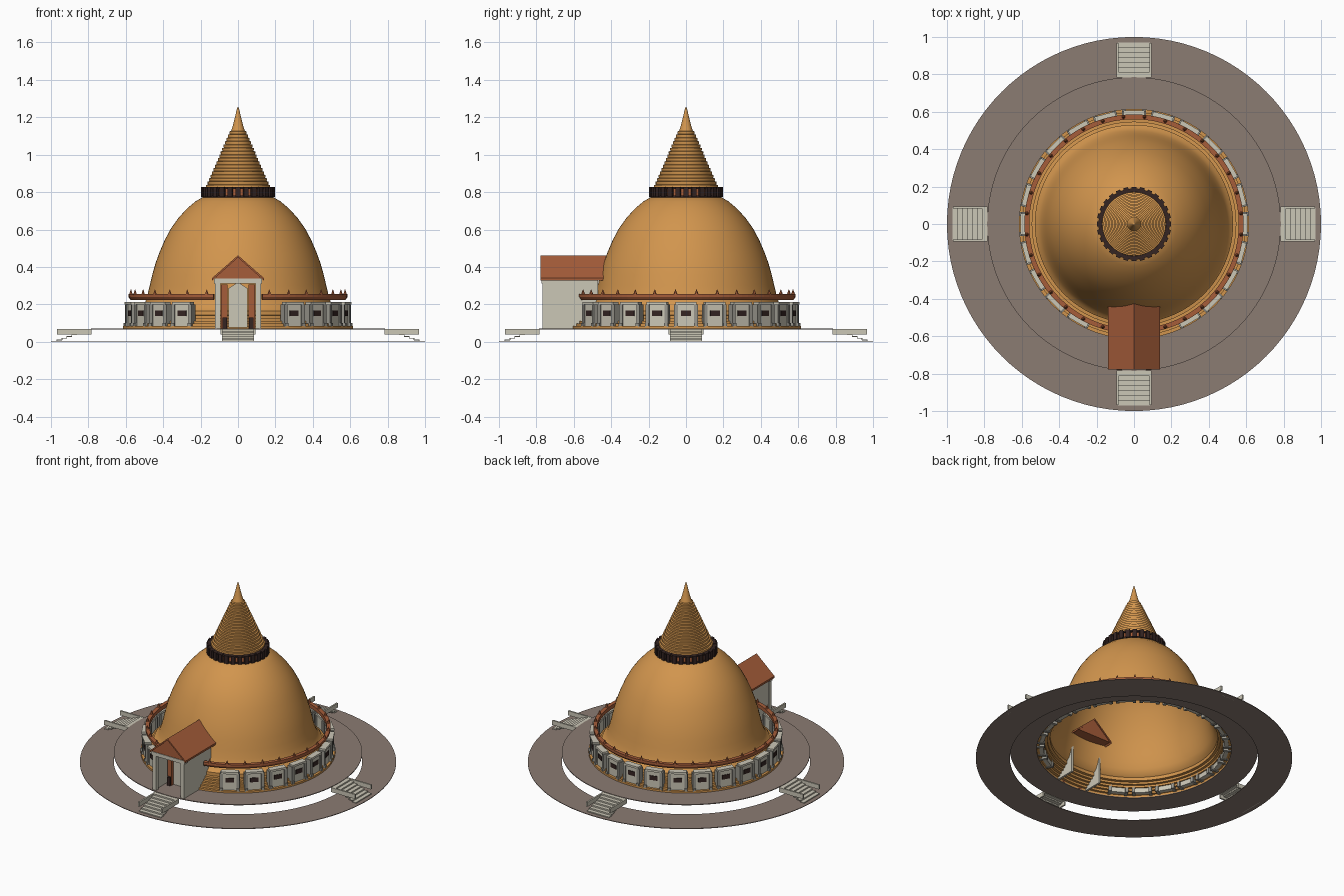
import bpy, bmesh, math
from mathutils import Matrix, Vector

if "Cube" in bpy.data.objects:
    bpy.data.objects.remove(bpy.data.objects["Cube"])


def material(name, col):
    m = bpy.data.materials.new(name)
    m.diffuse_color = (*col, 1)
    m.use_nodes = True
    m.node_tree.nodes["Principled BSDF"].inputs["Base Color"].default_value = m.diffuse_color
    return m


ORANGE = material("ochre plaster", (0.64, 0.30, 0.075))
RED = material("roof red", (0.38, 0.11, 0.042))
STONE = material("pale stone", (0.60, 0.57, 0.47))
GREY = material("grey stone", (0.32, 0.31, 0.27))
TAUPE = material("taupe paving", (0.26, 0.20, 0.17))
DARK = material("dark brown", (0.035, 0.018, 0.016))


def finish(name, bm, mat, smooth=False):
    me = bpy.data.meshes.new(name)
    bm.to_mesh(me)
    bm.free()
    me.materials.append(mat)
    ob = bpy.data.objects.new(name, me)
    bpy.context.collection.objects.link(ob)
    if smooth:
        bpy.ops.object.select_all(action='DESELECT')
        ob.select_set(True)
        bpy.context.view_layer.objects.active = ob
        bpy.ops.object.shade_smooth_by_angle(angle=math.radians(30))
    return ob


def lathe(name, profile, mat, seg=96, closed=False):
    """Revolve (radius, z) points, listed bottom to top on the outside."""
    bm = bmesh.new()
    rings = []
    for r, z in profile:
        if r < 1e-5:
            rings.append([bm.verts.new((0, 0, z))] * seg)
        else:
            rings.append([bm.verts.new((r * math.cos(2 * math.pi * i / seg),
                                        r * math.sin(2 * math.pi * i / seg), z)) for i in range(seg)])
    pairs = list(zip(rings, rings[1:]))
    if closed:
        pairs.append((rings[-1], rings[0]))
    for a, b in pairs:
        for i in range(seg):
            j = (i + 1) % seg
            quad = list(dict.fromkeys([a[i], a[j], b[j], b[i]]))
            bm.faces.new(quad)
    return finish(name, bm, mat, True)


def box(bm, x, y, z, turn=0.0):
    """Box from (min, max) ranges, turned about the vertical axis."""
    c = Vector([(a + b) / 2 for a, b in (x, y, z)])
    s = Matrix.Diagonal([b - a for a, b in (x, y, z)] + [1])
    bmesh.ops.create_cube(bm, size=1, matrix=Matrix.Rotation(turn, 4, 'Z') @ Matrix.Translation(c) @ s)


def prism(name, outline, y0, y1, mat):
    """Extrude an (x, z) outline from y0 back to y1."""
    bm = bmesh.new()
    f = bm.faces.new([bm.verts.new((x, y0, z)) for x, z in outline])
    ext = bmesh.ops.extrude_face_region(bm, geom=[f])['geom']
    bmesh.ops.translate(bm, vec=(0, y1 - y0, 0), verts=[v for v in ext if isinstance(v, bmesh.types.BMVert)])
    bmesh.ops.recalc_face_normals(bm, faces=bm.faces[:])
    return finish(name, bm, mat)


def boxes(name, mat, items):
    bm = bmesh.new()
    for it in items:
        box(bm, *it)
    return finish(name, bm, mat)


# Paved terraces: lower ring on the ground and raised upper ring
lathe("lower_terrace", [(0.785, 0), (1.0, 0), (1.0, 0.004), (0.785, 0.004)], TAUPE, closed=True)
lathe("upper_terrace", [(0.615, 0.066), (0.785, 0.066), (0.785, 0.071), (0.615, 0.071)], TAUPE, closed=True)

# Bell dome with stepped, flared foot (open underneath)
foot = []
for i in range(5):
    foot += [(0.615 - 0.017 * i, 0.070 + 0.014 * i), (0.615 - 0.017 * i, 0.084 + 0.014 * i)]
bell = [(0.53, 0.142), (0.53, 0.165), (0.512, 0.18), (0.497, 0.21), (0.484, 0.25), (0.472, 0.30),
        (0.458, 0.36), (0.441, 0.42), (0.419, 0.48), (0.391, 0.545), (0.359, 0.605), (0.32, 0.66),
        (0.275, 0.71), (0.228, 0.75), (0.18, 0.778), (0.0, 0.79)]
lathe("bell_dome", foot + bell, ORANGE)

# Collar under the spire: red drum, dark bands and a ring of posts
lathe("collar_drum", [(0.0, 0.775), (0.18, 0.775), (0.18, 0.825), (0.0, 0.825)], RED, 64)
for n, z in (("collar_lower_band", 0.772), ("collar_upper_band", 0.816)):
    lathe(n, [(0.16, z), (0.19, z), (0.19, z + 0.011), (0.16, z + 0.011)], DARK, 64, True)
boxes("collar_posts", DARK, [((0.17, 0.199), (-0.013, 0.013), (0.773, 0.828), 2 * math.pi * i / 28)
                             for i in range(28)])

# Spire of stacked rings ending in a smooth point
spire = [(0.172, 0.825)]
N = 17
for i in range(N):
    z, r = 0.827 + 0.305 * i / N, 0.170 - 0.132 * i / N
    h = 0.305 / N
    spire += [(r, z + 0.1 * h), (r, z + 0.6 * h), (r - 0.009, z + 0.75 * h)]
spire += [(0.034, 1.135), (0.025, 1.165), (0.015, 1.205), (0.007, 1.24), (0.0, 1.26)]
lathe("ringed_spire", spire, ORANGE, 64)

# Panels around the foot, leaving the entrance side open
slabs, frames, windows = [], [], []
for i in range(24):
    t = math.radians(15 * i)
    if i in (17, 18, 19):
        continue
    slabs.append(((0.572, 0.598), (-0.05, 0.05), (0.08, 0.207), t))
    slabs.append(((0.566, 0.608), (-0.056, 0.056), (0.198, 0.212), t))
    windows.append(((0.597, 0.602), (-0.027, 0.027), (0.138, 0.168), t))
    for s in (-1, 1):
        y = sorted((s * 0.043, s * 0.063))
        frames.append(((0.562, 0.605), y, (0.08, 0.2), t))
        frames.append(((0.562, 0.612), y, (0.078, 0.10), t))
boxes("wall_panels", STONE, slabs)
boxes("panel_frames", GREY, frames)
boxes("panel_windows", DARK, windows)

# Open ring rail with small pointed finials, broken at the porch
bm = bmesh.new()
a0, a1, n = math.radians(-90 + 13), math.radians(270 - 13), 90
sect = [(0.56, 0.228), (0.575, 0.224), (0.586, 0.24), (0.586, 0.255), (0.56, 0.255)]
prev = None
for k in range(n + 1):
    a = a0 + (a1 - a0) * k / n
    ring = [bm.verts.new((r * math.cos(a), r * math.sin(a), z)) for r, z in sect]
    if prev:
        for i in range(5):
            bm.faces.new((prev[i], ring[i], ring[(i + 1) % 5], prev[(i + 1) % 5]))
    if k in (0, n):
        bm.faces.new(ring)
    prev = ring
bmesh.ops.recalc_face_normals(bm, faces=bm.faces[:])
finish("ring_rail", bm, RED)
bm = bmesh.new()
for i in range(32):
    a = math.radians(-90 + 11.25 * (i + 0.5))
    if i in (0, 31):
        continue
    bmesh.ops.create_cone(bm, cap_ends=True, segments=6, radius1=0.012, radius2=0.001, depth=0.03,
                          matrix=Matrix.Translation((0.575 * math.cos(a), 0.575 * math.sin(a), 0.265)))
finish("rail_finials", bm, RED)

# Entrance porch: walls, front frame and gabled roof
walls = []
for s in (-1, 1):
    walls.append((sorted((s * 0.106, s * 0.12)), (-0.765, -0.47), (0.07, 0.335)))
    walls.append((sorted((s * 0.094, s * 0.122)), (-0.768, -0.74), (0.07, 0.32)))
walls.append(((-0.128, 0.128), (-0.772, -0.735), (0.312, 0.337)))
walls.append(((-0.12, 0.12), (-0.75, -0.47), (0.325, 0.337)))
boxes("porch_walls", STONE, walls)
prism("porch_gable", [(-0.128, 0.336), (0.128, 0.336), (0, 0.452)], -0.768, -0.39, RED)
for s, n in ((-1, "left"), (1, "right")):
    prism("porch_roof_" + n, [(0, 0.462), (0, 0.450), (s * 0.138, 0.328), (s * 0.138, 0.341)], -0.778, -0.385, RED)

# Doorway inside the porch
prism("door_panel", [(-0.052, 0.075), (0.052, 0.075), (0.052, 0.285), (0, 0.318), (-0.052, 0.285)],
      -0.635, -0.615, STONE)
sides = [sorted((s * 0.056, s * 0.09)) for s in (-1, 1)]
boxes("door_columns", RED, [(x, (-0.65, -0.61), (0.072, 0.305)) for x in sides])
boxes("door_column_bases", DARK, [(sorted((s * 0.06, s * 0.082)), (-0.665, -0.645), (0.072, 0.13))
                                  for s in (-1, 1)])

# Four stairways with thin steps and level parapets
steps, parapets = [], []
M = 7
for q in range(4):
    t = q * math.pi / 2
    d = 0.185 / M
    for i in range(M):
        r, z = 0.782 + d * i, 0.068 - 0.0095 * i
        steps.append(((r, r + d + 0.003), (-0.086, 0.086), (z - 0.004, z), t))
        steps.append(((r + d - 0.001, r + d + 0.003), (-0.086, 0.086), (max(0, z - 0.0115), z), t))
    for s in (-1, 1):
        parapets.append(((0.782, 0.967), sorted((s * 0.082, s * 0.093)), (0.038, 0.069), t))
boxes("stair_steps", STONE, steps)
boxes("stair_parapets", STONE, parapets)
